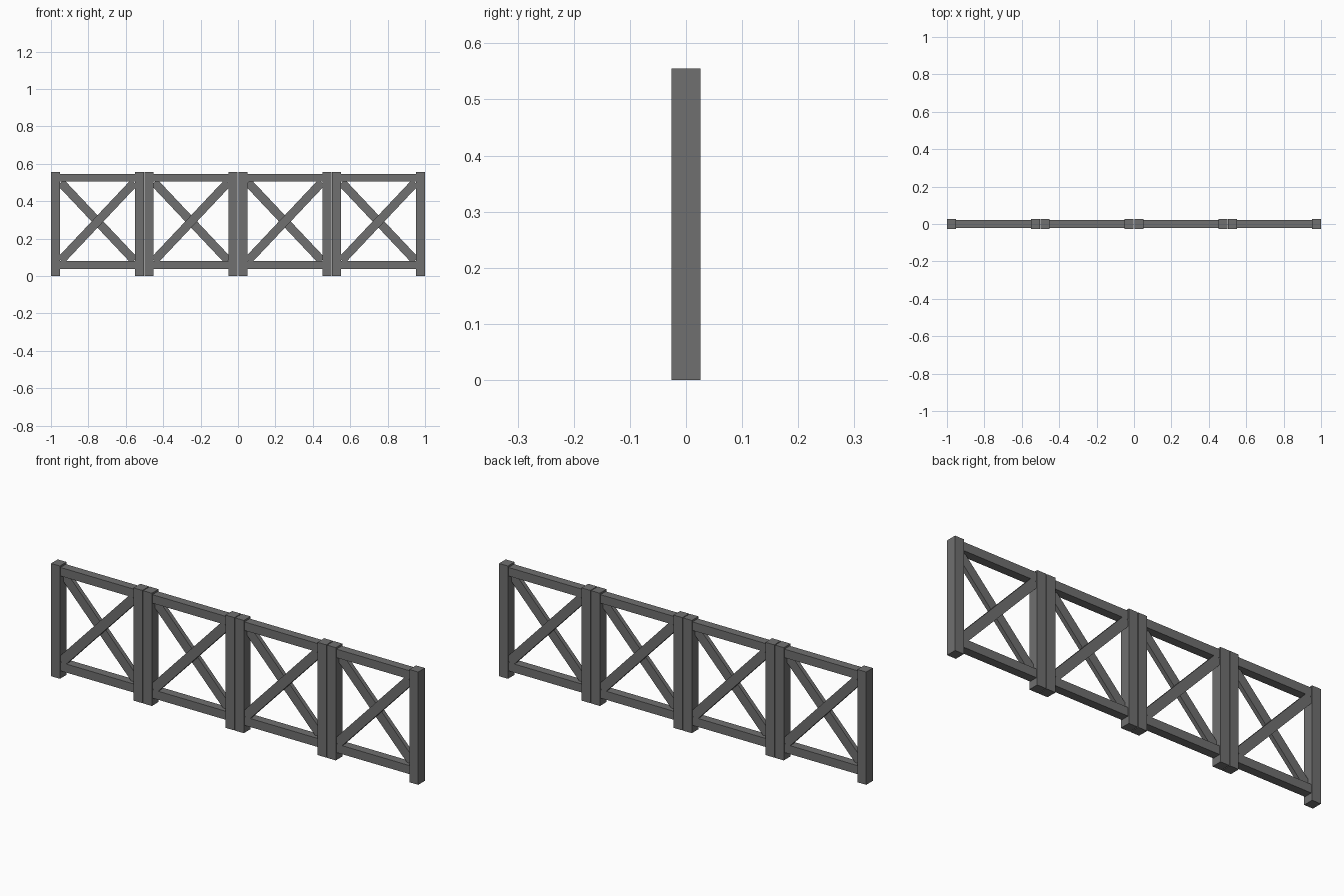
import bpy
from math import atan2, hypot

cube = bpy.data.objects.get("Cube")
if cube:
    bpy.data.objects.remove(cube, do_unlink=True)

# One flat grey for the whole fence
GREY = (0.16, 0.16, 0.16, 1)
grey = bpy.data.materials.new("dark_grey")
grey.use_nodes = True
grey.diffuse_color = GREY
grey.node_tree.nodes["Principled BSDF"].inputs["Base Color"].default_value = GREY

HEIGHT, POST, DEPTH = 0.555, 0.048, 0.052
RAIL, RAIL_DEPTH = 0.042, 0.042
PANEL, GAP = 0.5, 0.003
LOW, HIGH = 0.058, 0.525          # rail centre heights


def beam(name, centre, size, tilt=0.0):
    bpy.ops.mesh.primitive_cube_add(size=1, location=centre, rotation=(0, tilt, 0))
    ob = bpy.context.object
    ob.name = name
    ob.scale = size
    bpy.ops.object.transform_apply(location=False, rotation=False, scale=True)
    ob.data.materials.append(grey)


def panel(number, x):
    # Upright posts at both ends
    post_x = (PANEL - GAP - POST) / 2
    for side, s in (("right", -1), ("left", 1)):
        beam(f"{side}_post_{number}", (x + s * post_x, 0, HEIGHT / 2), (POST, DEPTH, HEIGHT))
    # Horizontal rails between the posts
    inner = 2 * post_x - POST
    for name, z in (("bottom_rail", LOW), ("top_rail", HIGH)):
        beam(f"{name}_{number}", (x, 0, z), (inner, RAIL_DEPTH, RAIL))
    # Crossed braces, one in the front half and one in the back half
    opening = HIGH - LOW - RAIL
    angle = atan2(opening, inner)
    length = hypot(opening, inner) - 0.01
    for name, s in (("front_brace", -1), ("back_brace", 1)):
        beam(f"{name}_{number}", (x, s * 0.0105, (LOW + HIGH) / 2),
             (length, 0.021, 0.046), s * angle)


for i in range(4):
    # Keep the outer ends of the row flush with the full length
    panel(i + 1, (i - 1.5) * (PANEL + GAP / 4))
